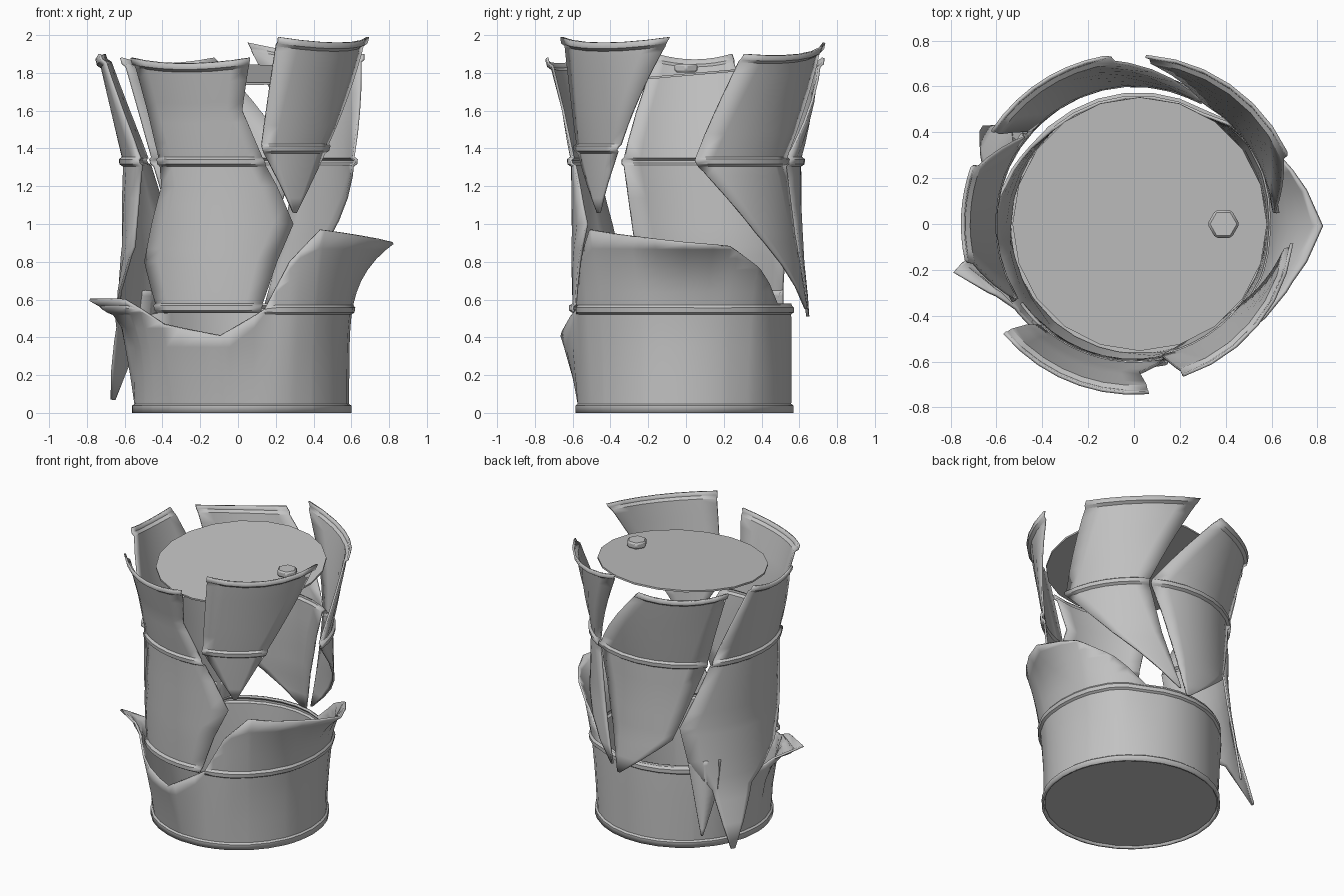
import bpy, bmesh, math
from math import radians, cos, sin

if "Cube" in bpy.data.objects:
    bpy.data.objects.remove(bpy.data.objects["Cube"], do_unlink=True)

steel = bpy.data.materials.new("grey_steel")
steel.use_nodes = True
GREY = (0.54, 0.54, 0.54, 1)
steel.diffuse_color = GREY
steel.node_tree.nodes["Principled BSDF"].inputs["Base Color"].default_value = GREY

WALL = 0.562
SHEET = 0.014


def lookup(table, t):
    """Linear interpolation in rows sorted by their first value."""
    for low, high in zip(table, table[1:]):
        if t <= high[0]:
            f = max(0, (t - low[0]) / (high[0] - low[0]))
            return [a + (b - a) * f for a, b in zip(low[1:], high[1:])]
    return list(table[-1][1:])


def finish(name, bm, thickness=0):
    bmesh.ops.remove_doubles(bm, verts=bm.verts, dist=0.0005)
    bmesh.ops.recalc_face_normals(bm, faces=bm.faces)
    mesh = bpy.data.meshes.new(name)
    bm.to_mesh(mesh)
    bm.free()
    mesh.materials.append(steel)
    obj = bpy.data.objects.new(name, mesh)
    bpy.context.collection.objects.link(obj)
    bpy.ops.object.select_all(action="DESELECT")
    bpy.context.view_layer.objects.active = obj
    obj.select_set(True)
    bpy.ops.object.shade_smooth_by_angle(angle=radians(30))
    if thickness:
        solid = obj.modifiers.new("sheet", "SOLIDIFY")
        solid.thickness = thickness
        solid.offset = 0
    return obj


def sheet(name, rows):
    """Skin a grid of points into a thin metal sheet."""
    bm = bmesh.new()
    grid = [[bm.verts.new(p) for p in row] for row in rows]
    for r0, r1 in zip(grid, grid[1:]):
        for i in range(len(r0) - 1):
            bm.faces.new((r0[i], r0[i + 1], r1[i + 1], r1[i]))
    return finish(name, bm, SHEET)


def polar(angle, radius, z, cx=0.0, cy=0.0):
    a = radians(angle)
    return (cx + radius * cos(a), cy + radius * sin(a), z)


def panel(name, keys, ridges, lip=0.018, tilt=0.0):
    """Torn wall panel; keys are (height, start angle, end angle, radius)."""
    bottom, top = keys[0][0], keys[-1][0]
    bumps = {top - 0.045: 0, top - 0.03: lip, top: lip}
    for z in ridges:
        bumps.update({z - 0.022: 0, z - 0.01: 0.018, z + 0.01: 0.018, z + 0.022: 0})
    heights = set(bumps) | {k[0] for k in keys if k[0] not in ridges}
    # Extra rows keep the slanted torn edges following the curve
    for i in range(1, 12):
        z = bottom + (top - bottom) * i / 12
        if min(abs(z - h) for h in heights) > 0.03:
            heights.add(z)
    columns = max(2, math.ceil(max(k[2] - k[1] for k in keys) / 12))
    rows = []
    for z in sorted(h for h in heights if h >= bottom):
        start, end, radius = lookup(keys, z)
        radius += bumps.get(z, 0)
        lean = max(0, (z - 1.4) / (top - 1.4)) if top > 1.4 else 0
        row = []
        for i in range(columns + 1):
            u = i / columns
            drop = (0.12 * u * (1 - u) + tilt * (1 - u)) * lean
            row.append(polar(start + (end - start) * u, radius, z - drop))
        rows.append(row)
    return sheet(name, rows)


# Peeled wall panels around the drum
panel("front_panel", [(0.53, 225, 281, 0.595), (0.8, 215, 290, 0.6), (1.0, 221, 299, 0.6),
                      (1.2, 228, 290, 0.6), (1.33, 227, 283, 0.605), (1.6, 223, 272, 0.65),
                      (1.88, 220, 275, 0.72)], [0.555, 1.33])
panel("front_left_panel", [(1.06, 302, 304, 0.55), (1.4, 282, 323, 0.585),
                           (1.99, 288, 353, 0.675)], [1.4])
panel("back_left_panel", [(0.55, 77, 78, 0.65), (0.95, 37, 67, 0.62), (1.33, 4, 59, 0.61),
                          (1.96, 25, 86, 0.715)], [1.33], tilt=0.06)
panel("back_panel", [(0.51, 82, 84, 0.65), (0.8, 76, 117, 0.62), (1.1, 68, 129, 0.605),
                     (1.33, 60, 138, 0.605), (1.88, 100, 147, 0.72)], [1.33])
panel("right_panel", [(0.07, 147, 149, 0.78), (0.45, 140, 165, 0.66), (0.65, 126, 190, 0.63),
                      (0.88, 121, 206, 0.61), (1.33, 141, 213, 0.605),
                      (1.9, 161, 192, 0.73)], [1.33])
panel("right_panel_prong", [(0.15, 133, 134, 0.7), (0.45, 129, 143, 0.66),
                            (0.65, 126, 146, 0.63)], [], lip=0)

# Drum base with a torn, flared top edge: angle, edge height, edge radius
TORN = [(0, 0.9, 0.8), (20, 0.88, 0.71), (40, 0.76, 0.62), (60, 0.58, WALL),
        (130, 0.58, WALL), (150, 0.5, 0.59), (180, 0.5, 0.64), (186, 0.52, 0.66),
        (194, 0.6, 0.83), (206, 0.6, 0.69), (214, 0.55, 0.645), (230, 0.47, 0.64),
        (260, 0.41, 0.66), (282, 0.55, 0.58), (295, 0.8, 0.6), (310, 0.97, 0.65),
        (340, 0.93, 0.71), (360, 0.9, 0.8)]
LEVELS = [0, 0.035, 0.045, 0.2, 0.35, 0.45, 0.525, 0.535, 0.555, 0.57,
          0.64, 0.7, 0.76, 0.82, 0.87, 2]
angles = sorted(set(range(0, 361, 12)) | {k[0] for k in TORN})
base_rows = []
for level in LEVELS:
    row = []
    for a in angles:
        edge, flare = lookup(TORN, a)
        z = min(level, edge)
        # Low torn edges lean straight out, tall ones curl near the top
        curl = min(4, max(0, (flare - 0.6) * 22)) if edge > 0.51 else 0.2
        t = max(0, z - 0.04) / (edge - 0.04)
        radius = WALL + (flare - WALL) * t ** (1 + curl)
        if level < 0.04:
            radius += 0.012
        if level in (0.535, 0.555) and edge > 0.556:
            radius += 0.014
        row.append(polar(a, radius, z, 0.02, -0.008))
    base_rows.append(row)
sheet("drum_base", base_rows)


def disc(name, radius, depth, sides, location):
    bm = bmesh.new()
    bmesh.ops.create_cone(bm, cap_ends=True, segments=sides, radius1=radius,
                          radius2=radius, depth=depth)
    obj = finish(name, bm)
    obj.location = location
    return obj


# Floor, loose lid and its plug
disc("drum_floor", 0.562, 0.012, 24, (0.02, -0.008, 0.02))
lid = disc("loose_lid", 0.555, 0.012, 20, (0.025, 0, 1.79))
lid.rotation_euler.x = radians(5)
plug = disc("lid_plug", 0.07, 0.045, 6, (0.39, 0, 1.825))
plug.rotation_euler.z = radians(30)
bevel = plug.modifiers.new("soft_edge", "BEVEL")
bevel.width = 0.01
